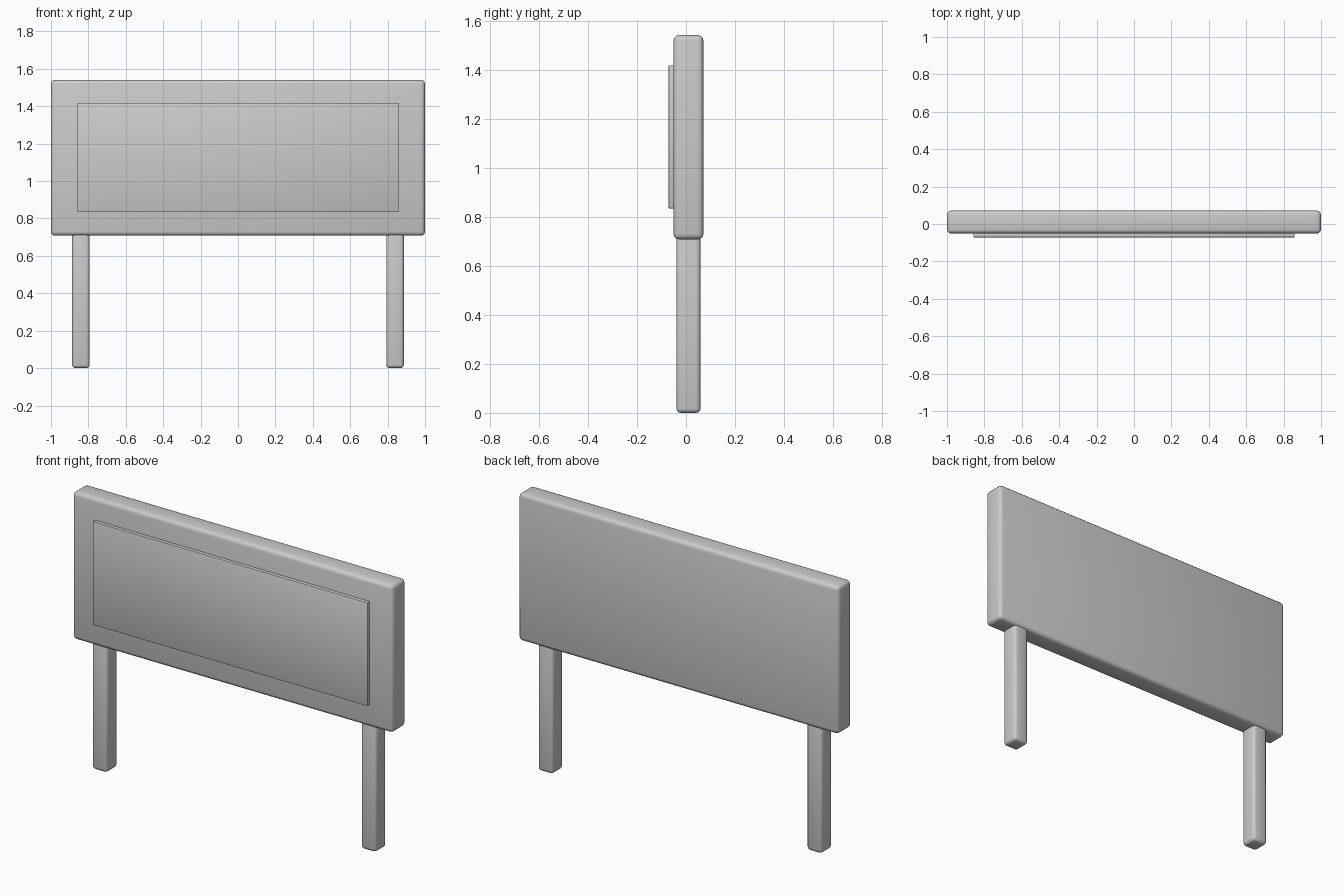
import bpy

if "Cube" in bpy.data.objects:
    bpy.data.objects.remove(bpy.data.objects["Cube"])


def rounded_box(name, lo, hi, bevel, segments=3):
    """Box between two corners with smooth rounded edges."""
    centre = [(a + b) / 2 for a, b in zip(lo, hi)]
    size = [b - a for a, b in zip(lo, hi)]
    bpy.ops.mesh.primitive_cube_add(size=1, location=centre)
    obj = bpy.context.object
    obj.name = name
    obj.scale = size
    bpy.ops.object.transform_apply(location=False, rotation=False, scale=True)
    mod = obj.modifiers.new("rounded_edges", 'BEVEL')
    mod.width = bevel
    mod.segments = segments
    bpy.ops.object.modifier_apply(modifier=mod.name)
    bpy.ops.object.shade_smooth_by_angle()
    return obj


# Main board
rounded_box("board", (-1, -0.051, 0.708), (1, 0.071, 1.541), 0.022)

# Thin raised panel on the front
rounded_box("front_panel", (-0.858, -0.071, 0.834), (0.858, -0.045, 1.418), 0.003, 2)

# Two square legs, tops set into the board
for side, x in (("left", -0.84), ("right", 0.84)):
    rounded_box(side + "_leg", (x - 0.047, -0.039, 0), (x + 0.047, 0.059, 0.74), 0.018)
